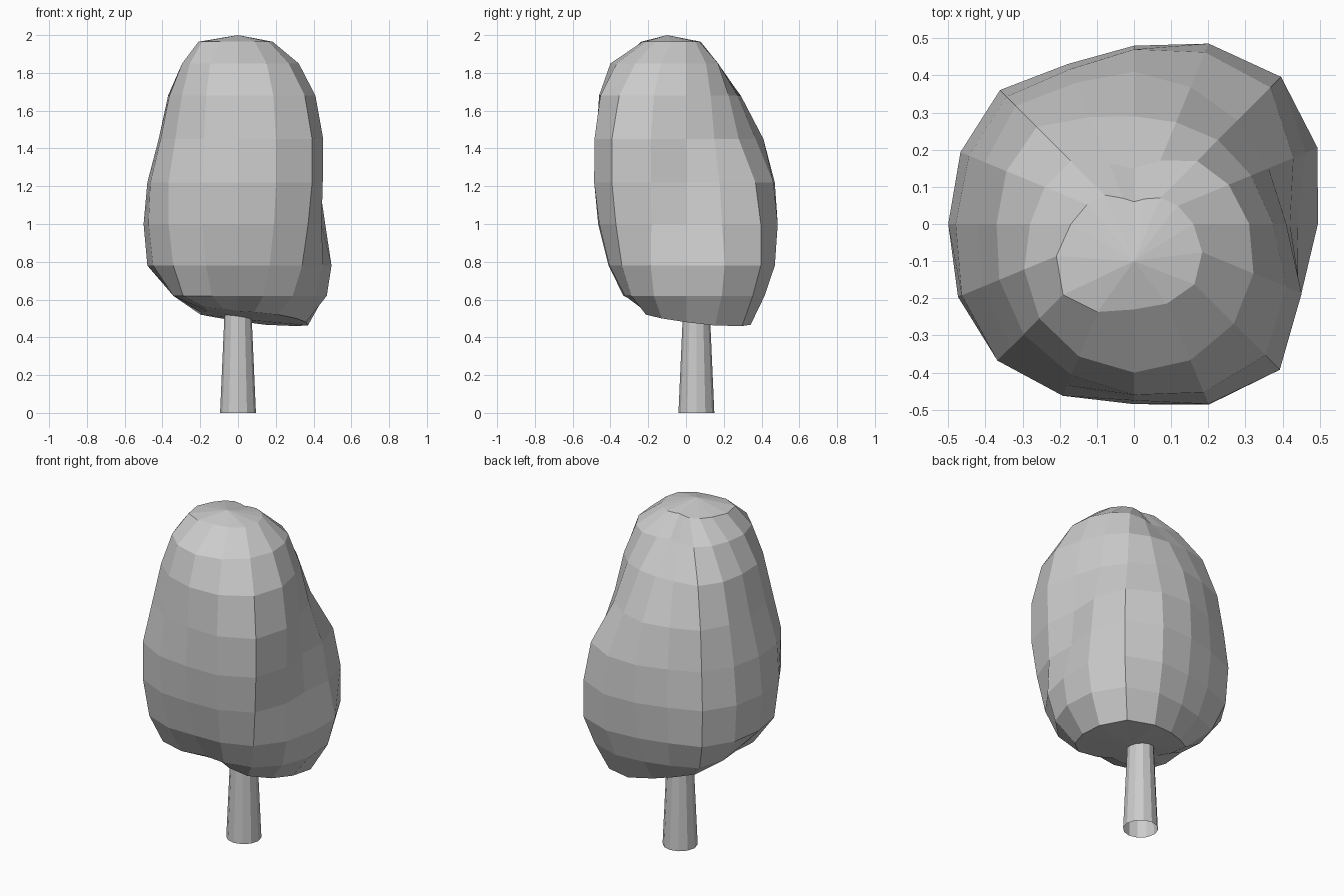
import bpy, bmesh
from math import cos, sin, tau

if "Cube" in bpy.data.objects:
    bpy.data.objects.remove(bpy.data.objects["Cube"])

SIDES = 16
LEVELS = [0.52, 0.62, 0.78, 1.00, 1.22, 1.45, 1.68, 1.85, 1.965]
# Crown radius at each level, one profile for every 45 degrees from +x
PROFILES = [
    [.36, .47, .495, .44, .42, .41, .375, .31, .16],  # right, dished
    [.42, .50, .56, .56, .52, .395, .32, .24, .10],   # back right bulge
    [.31, .40, .455, .48, .47, .41, .29, .15, .06],   # back
    [.28, .42, .495, .51, .485, .45, .37, .24, .11],  # back left
    [.16, .33, .48, .50, .48, .42, .37, .28, .17],    # left
    [.25, .41, .485, .52, .52, .47, .42, .36, .27],   # front left
    [.17, .31, .41, .465, .485, .475, .46, .40, .23], # front
    [.30, .41, .48, .525, .555, .555, .50, .38, .23], # front right
]


def radius(level, column):
    """Smooth periodic blend between the eight profiles."""
    t = column * 8 / SIDES
    i = int(t)
    f = t - i
    a, b, c, d = (PROFILES[(i + k) % 8][level] for k in (-1, 0, 1, 2))
    return b + 0.5 * f * (c - a + f * (2*a - 5*b + 4*c - d + f * (3*(b - c) + d - a)))


def finish(bm, name):
    bmesh.ops.recalc_face_normals(bm, faces=bm.faces)
    mesh = bpy.data.meshes.new(name)
    bm.to_mesh(mesh)
    bm.free()
    obj = bpy.data.objects.new(name, mesh)
    bpy.context.collection.objects.link(obj)
    return obj


# Crown: faceted lopsided blob, its underside tilted down to the back right
bm = bmesh.new()
rings = []
for k, z in enumerate(LEVELS):
    ring = []
    for j in range(SIDES):
        r, a = radius(k, j), tau * j / SIDES
        # Column between back and back left is slightly flattened
        if j == 5:
            r *= 0.95
        x, y = r * cos(a), r * sin(a)
        tilt = 0.11 * (x + y) if k == 0 else 0
        ring.append(bm.verts.new((x, y, max(z - tilt, 0.46))))
    rings.append(ring)
for low, high in zip(rings, rings[1:]):
    for j in range(SIDES):
        n = (j + 1) % SIDES
        bm.faces.new((low[j], low[n], high[n], high[j]))
for ring, tip in ((rings[0], (0.08, 0.06, 0.49)), (rings[-1], (0.0, -0.1, 2.0))):
    centre = bm.verts.new(tip)
    for j in range(SIDES):
        bm.faces.new((ring[j], ring[(j + 1) % SIDES], centre))
finish(bm, "crown")

# Trunk: tapered tube, open at the ends
bm = bmesh.new()
bmesh.ops.create_cone(bm, cap_ends=False, segments=12, radius1=0.095, radius2=0.071, depth=0.54)
bmesh.ops.translate(bm, verts=bm.verts, vec=(0, 0.055, 0.27))
finish(bm, "trunk")
